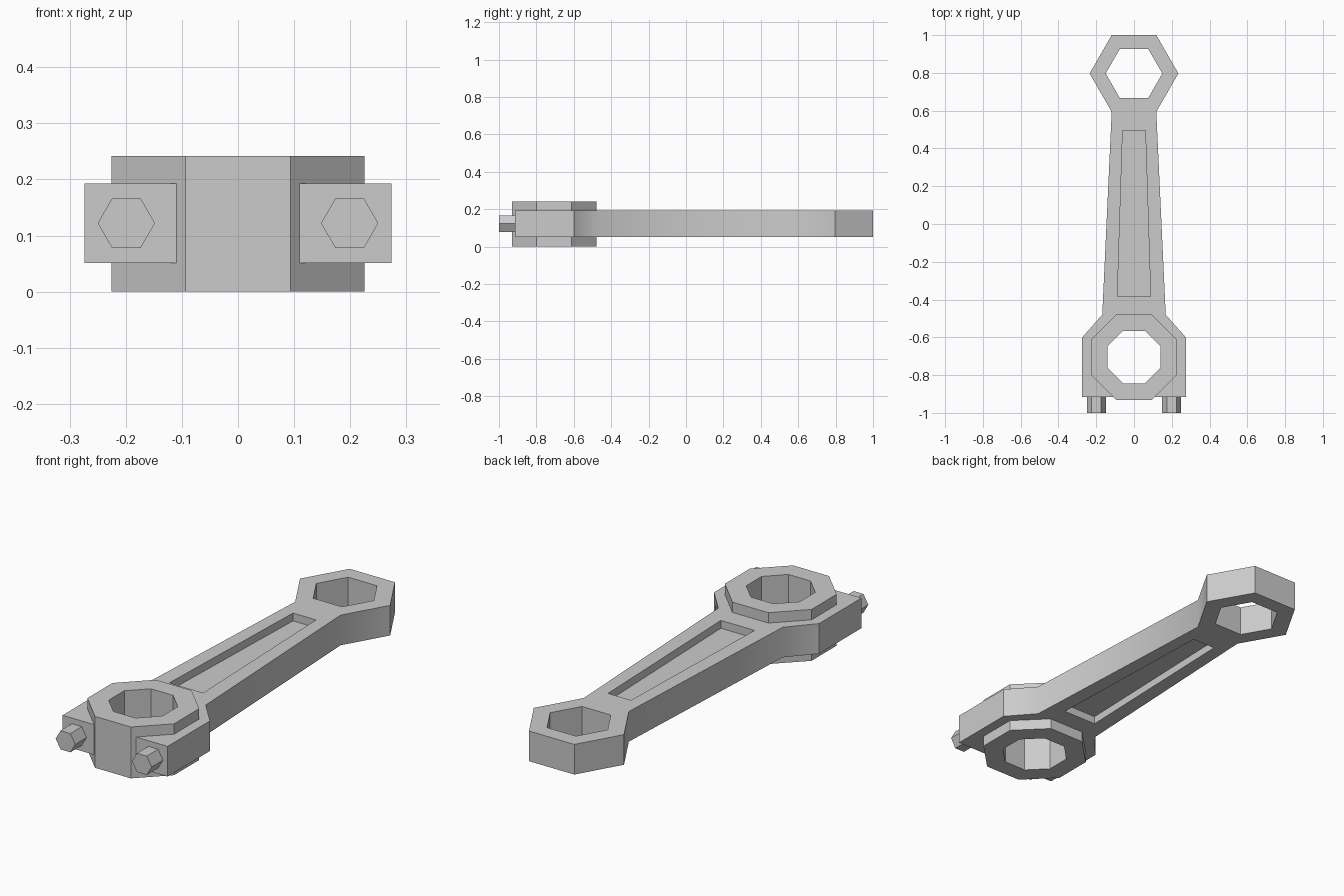
import bpy, bmesh
from math import cos, sin, pi, radians
from mathutils import Matrix, Vector

old = bpy.data.objects.get("Cube")
if old:
    bpy.data.objects.remove(old, do_unlink=True)

GREY = (0.6, 0.6, 0.6, 1.0)
steel = bpy.data.materials.new("steel_grey")
steel.use_nodes = True
steel.diffuse_color = GREY
steel.node_tree.nodes["Principled BSDF"].inputs["Base Color"].default_value = GREY


def polygon(sides, radius, centre_y=0.0, turn=0.0):
    return [(radius * cos(turn + 2 * pi * i / sides),
             centre_y + radius * sin(turn + 2 * pi * i / sides)) for i in range(sides)]


def prism(name, outline, low, high):
    """Extrude a closed outline from z = low to z = high."""
    bm = bmesh.new()
    base = bm.faces.new([bm.verts.new((x, y, low)) for x, y in outline])
    top = bmesh.ops.extrude_face_region(bm, geom=[base])["geom"]
    bmesh.ops.translate(bm, vec=(0, 0, high - low),
                        verts=[v for v in top if isinstance(v, bmesh.types.BMVert)])
    bmesh.ops.recalc_face_normals(bm, faces=bm.faces)
    mesh = bpy.data.meshes.new(name)
    bm.to_mesh(mesh)
    bm.free()
    mesh.materials.append(steel)
    obj = bpy.data.objects.new(name, mesh)
    bpy.context.collection.objects.link(obj)
    return obj


def activate(obj):
    bpy.ops.object.select_all(action="DESELECT")
    obj.select_set(True)
    bpy.context.view_layer.objects.active = obj


def cut(obj, outline, low, high):
    """Cut a prism-shaped opening and discard the cutter."""
    cutter = prism("cutter", outline, low, high)
    cutter.hide_render = True
    mod = obj.modifiers.new("opening", "BOOLEAN")
    mod.operation = "DIFFERENCE"
    mod.solver = "EXACT"
    mod.object = cutter
    activate(obj)
    bpy.ops.object.modifier_apply(modifier=mod.name)
    bpy.data.objects.remove(cutter, do_unlink=True)


def mirrored(half):
    return half + [(-x, y) for x, y in reversed(half)]


LOW, HIGH, MID = 0.051, 0.193, 0.122
SMALL_Y, BIG_Y = 0.797, -0.705
WEB = 0.034  # half thickness left between the two recesses

# Rod body: small hexagonal end, tapering shank and bolt shoulders
half = [(0.118, 1.0), (0.235, SMALL_Y), (0.118, 0.594),
        (0.168, -0.48), (0.274, -0.6), (0.274, -0.915)]
body = prism("rod_body", mirrored(half), LOW, HIGH)
cut(body, polygon(6, 0.15, SMALL_Y), -0.1, 0.4)
cut(body, polygon(8, 0.17, BIG_Y, pi / 8), -0.1, 0.4)

# Tapered recesses on both broad sides of the shank
recess = mirrored([(0.06, 0.495), (0.088, -0.385)])
cut(body, recess, MID + WEB, 0.3)
cut(body, recess, -0.1, MID - WEB)
activate(body)
bpy.ops.object.shade_smooth_by_angle(angle=radians(40))

# Thick octagonal bearing ring at the big end
ring = prism("bearing_ring", polygon(8, 0.2445, BIG_Y, pi / 8), 0.0, 0.242)
cut(ring, polygon(8, 0.151, BIG_Y, pi / 8), -0.1, 0.4)

# Hexagonal bolt heads on the front of the shoulders
for side, label in ((1, "left"), (-1, "right")):
    bolt = prism(label + "_bolt", polygon(6, 0.051), 0.0, 0.095)
    bolt.data.transform(Matrix.Translation(Vector((side * 0.199, -0.905, MID)))
                        @ Matrix.Rotation(pi / 2, 4, "X"))
